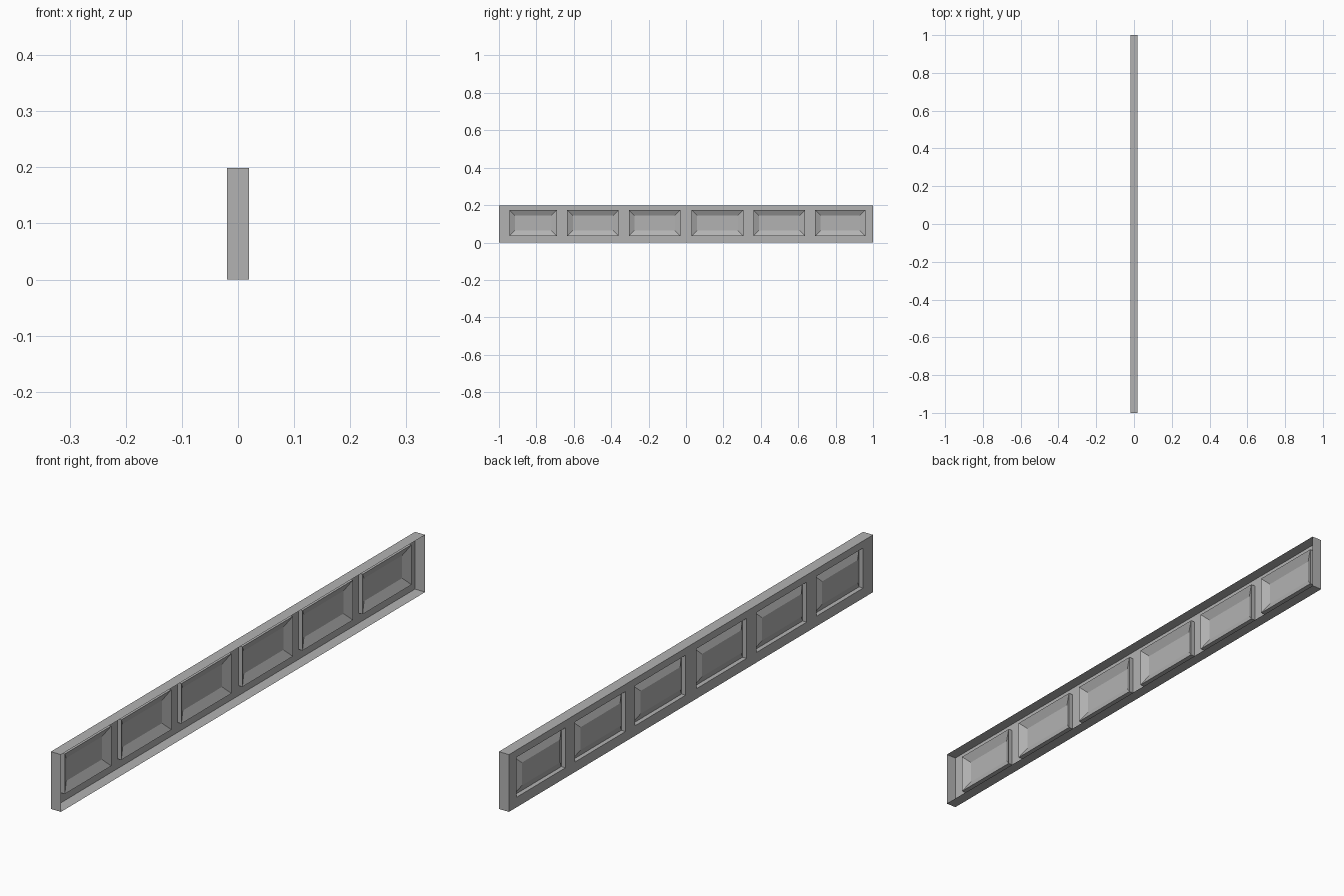
import bpy

if "Cube" in bpy.data.objects:
    bpy.data.objects.remove(bpy.data.objects["Cube"])

X0, X1 = -0.0195, 0.0195            # panelled face, open back
Z0, Z1 = 0.035, 0.174               # panel opening height
H = 0.199
LEDGE, FIELD = -0.004, -0.0195      # recess depth, raised field depth
INSET = 0.03
panels = [(-0.945, -0.69), (-0.635, -0.36), (-0.305, -0.03),
          (0.03, 0.307), (0.36, 0.637), (0.69, 0.959)]

grey = bpy.data.materials.new("dark_grey")
grey.diffuse_color = (0.45, 0.45, 0.45, 1)
grey.use_nodes = True
grey.node_tree.nodes["Principled BSDF"].inputs["Base Color"].default_value = grey.diffuse_color


def make(name, quads):
    verts = [v for q in quads for v in q]
    faces = [tuple(range(i, i + 4)) for i in range(0, len(verts), 4)]
    mesh = bpy.data.meshes.new(name)
    mesh.from_pydata(verts, [], faces)
    mesh.materials.append(grey)
    obj = bpy.data.objects.new(name, mesh)
    bpy.context.collection.objects.link(obj)
    return obj


def loop(x, y0, y1, z0, z1):
    return [(x, y0, z0), (x, y0, z1), (x, y1, z1), (x, y1, z0)]


def bridge(a, b):
    return [(a[i], a[(i + 1) % 4], b[(i + 1) % 4], b[i]) for i in range(4)]


# Open-backed shell: top, bottom and both ends
make("edge_shell", bridge(loop(X1, -1, 1, 0, H), loop(X0, -1, 1, 0, H)))

# Flat face: two rails and the stiles between the openings
cuts = [-1] + [y for p in panels for y in p] + [1]
face = [loop(X0, -1, 1, 0, Z0), loop(X0, -1, 1, Z1, H)]
face += [loop(X0, cuts[i], cuts[i + 1], Z0, Z1) for i in range(0, len(cuts), 2)]
make("face_frame", [q[::-1] for q in face])

# Recessed panels with a bevelled raised field
for n, (a, b) in enumerate(panels):
    rim = loop(X0, a, b, Z0, Z1)
    ledge = loop(LEDGE, a, b, Z0, Z1)
    field = loop(FIELD, a + INSET, b - INSET, Z0 + INSET, Z1 - INSET)
    quads = bridge(rim, ledge) + bridge(ledge, field) + [field]
    make(f"raised_panel_{n + 1}", [q[::-1] for q in quads])
